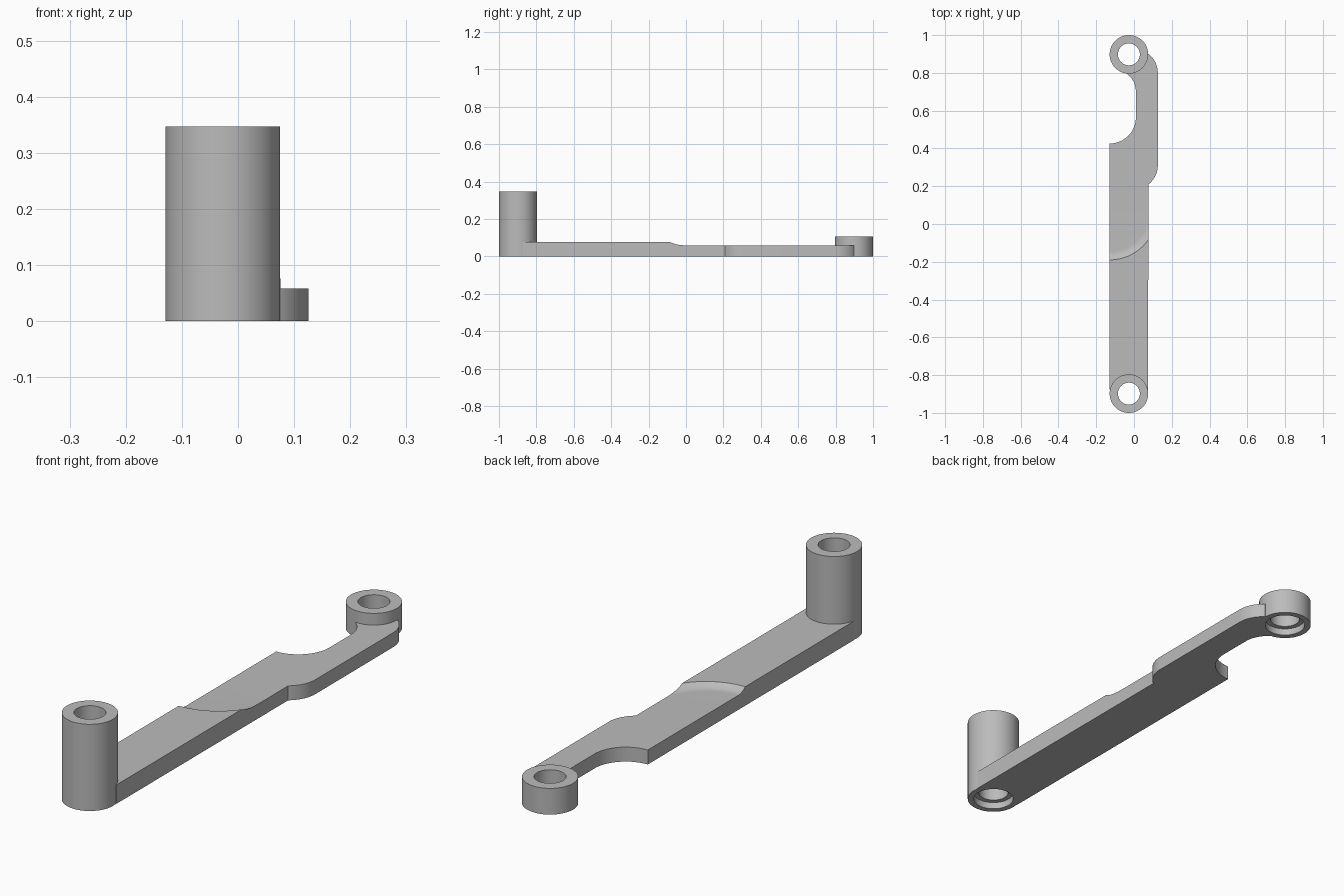
import bpy, bmesh
from math import sin, cos, radians, sqrt
from mathutils import Matrix, Vector

if "Cube" in bpy.data.objects:
    bpy.data.objects.remove(bpy.data.objects["Cube"])

BOSS_X, BOSS_Y, BOSS_R = -0.027, 0.898, 0.102
LEFT, RIGHT, WIDE = BOSS_X - BOSS_R, BOSS_X + BOSS_R, 0.126
THICK, THIN = 0.076, 0.058

grey = bpy.data.materials.new("grey")
grey.use_nodes = True
grey.diffuse_color = (0.5, 0.5, 0.5, 1)
grey.node_tree.nodes["Principled BSDF"].inputs["Base Color"].default_value = (0.5, 0.5, 0.5, 1)


def finish(name, bm):
    bmesh.ops.recalc_face_normals(bm, faces=bm.faces)
    mesh = bpy.data.meshes.new(name)
    bm.to_mesh(mesh)
    bm.free()
    obj = bpy.data.objects.new(name, mesh)
    bpy.context.collection.objects.link(obj)
    mesh.materials.append(grey)
    return obj


def prism(name, outline, z0, z1):
    bm = bmesh.new()
    face = bm.faces.new([bm.verts.new((x, y, z0)) for x, y in outline])
    out = bmesh.ops.extrude_face_region(bm, geom=[face])
    tops = [v for v in out["geom"] if isinstance(v, bmesh.types.BMVert)]
    bmesh.ops.translate(bm, verts=tops, vec=(0, 0, z1 - z0))
    return finish(name, bm)


def lathe(name, section, x, y, closed=True, steps=96):
    """Spin a closed (radius, z) section; an open one starts and ends on the axis."""
    bm = bmesh.new()
    verts = [bm.verts.new((r, 0, z)) for r, z in section]
    edges = [bm.edges.new(p) for p in zip(verts, verts[1:])]
    if closed:
        edges.append(bm.edges.new((verts[-1], verts[0])))
    bmesh.ops.spin(bm, geom=verts + edges, cent=(0, 0, 0), axis=(0, 0, 1),
                   angle=radians(360), steps=steps)
    bmesh.ops.remove_doubles(bm, verts=bm.verts, dist=0.00005)
    bmesh.ops.translate(bm, verts=bm.verts, vec=(x, y, 0))
    return finish(name, bm)


def arc(cx, cy, r, a0, a1, n=20):
    angles = [radians(a0 + (a1 - a0) * i / n) for i in range(n + 1)]
    return [(cx + r * cos(a), cy + r * sin(a)) for a in angles]


def select(obj):
    bpy.ops.object.select_all(action="DESELECT")
    obj.select_set(True)
    bpy.context.view_layer.objects.active = obj


def cut(obj, cutter):
    cutter.hide_render = True
    mod = obj.modifiers.new("cut", "BOOLEAN")
    mod.operation, mod.solver, mod.object = "DIFFERENCE", "EXACT", cutter
    select(obj)
    bpy.ops.object.modifier_apply(modifier=mod.name)
    bpy.data.objects.remove(cutter)


# Arm outline: straight bar, offset neck with rounded shoulders, scooped left side
r = 0.126
outline = [(LEFT, -0.875), (RIGHT, -0.875)]
outline += arc(0, 0.31, r, -53, 0)
outline += arc(0, 0.8, r, 0, 52)
outline += [(BOSS_X, BOSS_Y)]
outline += arc(-0.11, 0.70, 0.12, 53, 0)
outline += arc(LEFT, 0.565, 0.139, 0, -90)
arm = prism("arm", outline, 0, THICK)

# Thinner rear half, reached by a curved ramp with a filleted foot
step = THICK - THIN
foot, crest = RIGHT - LEFT + 0.001, 0.25
fillet = ((crest - foot) ** 2 + step ** 2) / (2 * step)
section = [(0, THIN)]
for i in range(9):
    d = (crest - foot) * i / 8
    section.append((foot + d, THIN + fillet - sqrt(fillet ** 2 - d ** 2)))
section += [(crest, 0.2), (0, 0.2)]
STEP_Y = 0.06
cut(arm, lathe("ramp_cutter", section, LEFT, STEP_Y, closed=False))
cut(arm, prism("rear_cutter", [(-0.5, STEP_Y), (0.5, STEP_Y), (0.5, 1.2), (-0.5, 1.2)], THIN, 0.2))

# Hollow end bosses with a wider recess underneath
HOLE, RECESS, DEPTH = 0.058, 0.078, 0.028
parts = [arm]
for name, y, top in (("front_post", -BOSS_Y, 0.347), ("rear_boss", BOSS_Y, 0.105)):
    cutter = [(0, -0.1), (BOSS_R - 0.0005, -0.1), (BOSS_R - 0.0005, 0.3), (0, 0.3)]
    cut(arm, lathe("boss_cutter", cutter, BOSS_X, y, closed=False))
    tube = [(BOSS_R, 0), (BOSS_R, top), (HOLE, top), (HOLE, DEPTH), (RECESS, DEPTH), (RECESS, 0)]
    parts.append(lathe(name, tube, BOSS_X, y))

for part in parts:
    select(part)
    bpy.ops.object.shade_smooth_by_angle(angle=radians(25))
